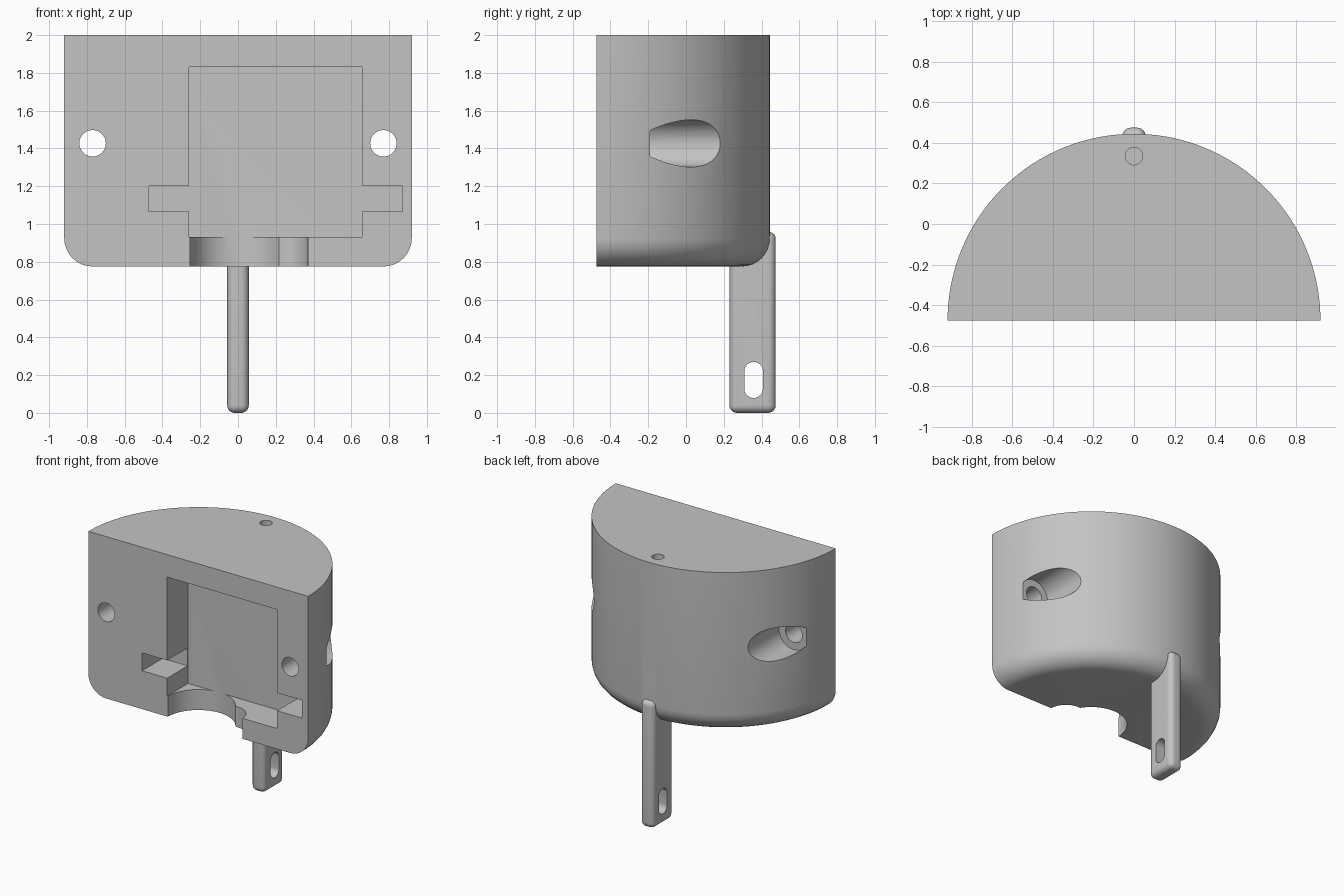
import bpy, bmesh, math
from mathutils import Matrix, Vector

if "Cube" in bpy.data.objects:
    bpy.data.objects.remove(bpy.data.objects["Cube"], do_unlink=True)

grey = bpy.data.materials.new("plain grey")
grey.use_nodes = True
colour = (0.55, 0.55, 0.55, 1)
grey.diffuse_color = colour
grey.node_tree.nodes["Principled BSDF"].inputs["Base Color"].default_value = colour

FRONT, BOTTOM, TOP, RADIUS, FILLET = -0.475, 0.775, 2.0, 0.92, 0.15


def finish(bm, name):
    bmesh.ops.recalc_face_normals(bm, faces=bm.faces)
    mesh = bpy.data.meshes.new(name)
    bm.to_mesh(mesh)
    bm.free()
    mesh.materials.append(grey)
    obj = bpy.data.objects.new(name, mesh)
    bpy.context.collection.objects.link(obj)
    return obj


def box(name, low, high, bevel=0):
    low, high = Vector(low), Vector(high)
    bm = bmesh.new()
    matrix = Matrix.Translation((low + high) / 2) @ Matrix.Diagonal((*(high - low), 1))
    bmesh.ops.create_cube(bm, size=1, matrix=matrix)
    if bevel:
        bmesh.ops.bevel(bm, geom=bm.edges[:], offset=bevel, segments=6,
                        profile=0.5, affect='EDGES')
    return finish(bm, name)


def cylinder(name, radius, start, end, stretch=0):
    """Cylinder between two points; stretch lifts its upper half into a slot."""
    start, end = Vector(start), Vector(end)
    axis, mid = end - start, (start + end) / 2
    turn = axis.to_track_quat('Z', 'Y').to_matrix().to_4x4()
    bm = bmesh.new()
    bmesh.ops.create_cone(bm, cap_ends=True, segments=48, radius1=radius,
                          radius2=radius, depth=axis.length,
                          matrix=Matrix.Translation(mid) @ turn)
    if stretch:
        for v in bm.verts:
            if v.co.z > mid.z + 0.0001:
                v.co.z += stretch
    return finish(bm, name)


def combine(target, tool, operation='DIFFERENCE'):
    mod = target.modifiers.new(tool.name, 'BOOLEAN')
    mod.operation, mod.solver, mod.object = operation, 'EXACT', tool
    bpy.context.view_layer.objects.active = target
    bpy.ops.object.modifier_apply(modifier=mod.name)
    bpy.data.objects.remove(tool, do_unlink=True)


# Half-round body: a filleted profile spun through half a turn
bm = bmesh.new()
profile = [(0, BOTTOM)]
for i in range(9):
    a = math.pi / 2 * i / 8
    profile.append((RADIUS - FILLET + FILLET * math.sin(a),
                    BOTTOM + FILLET - FILLET * math.cos(a)))
profile += [(RADIUS, TOP), (0, TOP)]
verts = [bm.verts.new((x, FRONT, z)) for x, z in profile]
edges = [bm.edges.new(pair) for pair in zip(verts, verts[1:])]
bmesh.ops.spin(bm, geom=verts + edges, cent=(0, FRONT, 0), axis=(0, 0, 1),
               angle=math.pi, steps=72)
bmesh.ops.remove_doubles(bm, verts=bm.verts, dist=0.0001)
bmesh.ops.edgeloop_fill(bm, edges=[e for e in bm.edges if e.is_boundary])
bmesh.ops.dissolve_limit(bm, angle_limit=0.005, verts=bm.verts, edges=bm.edges)
body = finish(bm, "housing")

# Front pocket with side slots
combine(body, box("pocket", (-0.26, -0.6, 0.93), (0.66, -0.225, 1.83)))
combine(body, box("side_slots", (-0.47, -0.6, 1.065), (0.87, -0.23, 1.2)))

# Round cable notches in the floor below the pocket
for x, r in ((0, 0.255), (0.235, 0.135)):
    combine(body, cylinder("floor_notch", r, (x, FRONT, 0.6), (x, FRONT, 0.935)))

# Screw holes with wide counterbores from the back
for side in (-1, 1):
    x, z = side * 0.77, 1.427
    combine(body, cylinder("screw_hole", 0.07, (x, -0.7, z), (x, 0.3, z)))
    combine(body, cylinder("counterbore", 0.125, (x, -0.19, z), (x, 0.6, z)))

# Small hole in the top
combine(body, cylinder("top_hole", 0.043, (0, 0.335, 1.7), (0, 0.335, 2.1)))

# Hanging tab with a slotted eye
tab = box("tab", (-0.057, 0.23, 0), (0.057, 0.475, 0.96), bevel=0.04)
combine(tab, cylinder("eye", 0.049, (-0.2, 0.358, 0.128), (0.2, 0.358, 0.128), 0.093))
combine(body, tab, 'UNION')

bpy.ops.object.select_all(action='DESELECT')
body.select_set(True)
bpy.context.view_layer.objects.active = body
bpy.ops.object.shade_smooth_by_angle(angle=math.radians(30))
